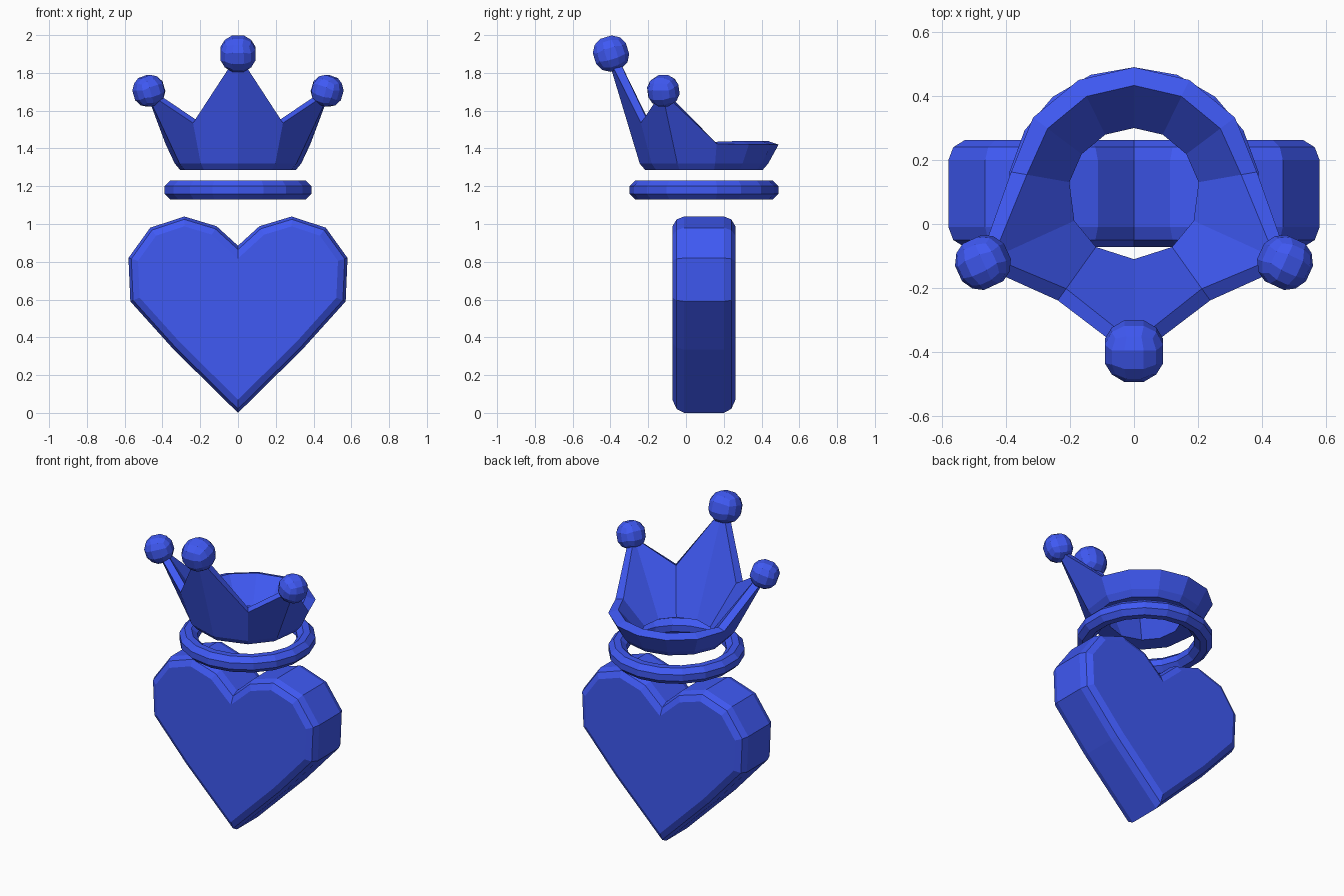
import bpy, bmesh, math
from mathutils import Vector, Matrix

if "Cube" in bpy.data.objects:
    bpy.data.objects.remove(bpy.data.objects["Cube"])

CY = 0.095  # shared centre of heart, ring and crown along y

blue = bpy.data.materials.new("blue")
blue.diffuse_color = (0.05, 0.1, 0.9, 1)
blue.use_nodes = True
blue.node_tree.nodes["Principled BSDF"].inputs["Base Color"].default_value = blue.diffuse_color


def finish(name, bm):
    bmesh.ops.recalc_face_normals(bm, faces=bm.faces)
    me = bpy.data.meshes.new(name)
    bm.to_mesh(me)
    bm.free()
    me.materials.append(blue)
    ob = bpy.data.objects.new(name, me)
    bpy.context.collection.objects.link(ob)
    return ob


def loft(name, loops, wrap):
    """Skin closed loops; wrap joins last to first, otherwise ends are capped."""
    bm = bmesh.new()
    rows = [[bm.verts.new(p) for p in lp] for lp in loops]
    n = len(rows[0])
    pairs = list(zip(rows, rows[1:])) + ([(rows[-1], rows[0])] if wrap else [])
    for a, b in pairs:
        for i in range(n):
            j = (i + 1) % n
            bm.faces.new((a[i], a[j], b[j], b[i]))
    if not wrap:
        bm.faces.new(rows[0])
        bm.faces.new(rows[-1])
    return finish(name, bm)


def polar(deg, r, z):
    """Point at an angle measured from the back (+y) around the centre."""
    a = math.radians(deg)
    return (r * math.sin(a), CY + r * math.cos(a), z)


# Heart: mirrored outline, inset towards both faces for a rounded rim
half = [(0.34, 0.335), (0.57, 0.59), (0.58, 0.82), (0.465, 0.98), (0.285, 1.04), (0.113, 0.988)]
outline = [(0, 0.0)] + half + [(0, 0.885)] + [(-x, z) for x, z in reversed(half)]
outline = [Vector(p) for p in outline]


def inset(d):
    out = []
    for i, p in enumerate(outline):
        e1 = (p - outline[i - 1]).normalized()
        e2 = (outline[(i + 1) % len(outline)] - p).normalized()
        n1, n2 = Vector((-e1.y, e1.x)), Vector((-e2.y, e2.x))
        out.append(p + (n1 + n2) * d / (1 + n1.dot(n2)))
    return out


side = [(0.05, 0.167), (0.015, 0.145), (0.0, 0.105)]
steps = [(d, -y) for d, y in side] + [(d, y) for d, y in reversed(side)]
loft("heart", [[(p.x, CY + y, p.y) for p in inset(d)] for d, y in steps], False)

# Ring between heart and crown
section = [(0.395, -0.02), (0.395, 0.02), (0.365, 0.05), (0.325, 0.05),
           (0.29, 0.02), (0.29, -0.02), (0.325, -0.05), (0.365, -0.05)]
loft("ring", [[polar(20 * k, r, 1.18 + z) for r, z in section] for k in range(18)], True)

# Crown: angle, outer rim radius and height, inner rim radius and height
cols = [(0, 0.395, 1.42, 0.338, 1.44), (26, 0.395, 1.42, 0.338, 1.44),
        (53, 0.395, 1.42, 0.338, 1.44), (80, 0.39, 1.425, 0.34, 1.435),
        (114.5, 0.535, 1.70, 0.485, 1.70), (144.5, 0.41, 1.535, 0.365, 1.545),
        (180, 0.515, 1.90, 0.465, 1.90)]
cols += [(360 - c[0],) + c[1:] for c in reversed(cols[1:-1])]
loft("crown", [[polar(a, 0.31, 1.285), polar(a, 0.34, 1.32), polar(a, ro, zo),
                polar(a, ri, zi), polar(a, 0.205, 1.29)]
               for a, ro, zo, ri, zi in cols], True)


# Crown beads: cubes subdivided and rounded, leaning with their points
def bead(name, loc, radius):
    bm = bmesh.new()
    bmesh.ops.create_cube(bm, size=2)
    bmesh.ops.subdivide_edges(bm, edges=bm.edges[:], cuts=2, use_grid_fill=True)
    lean = Vector((loc[0], loc[1] - CY, 1.6)).to_track_quat('Z', 'Y').to_matrix()
    for v in bm.verts:
        v.co = lean @ (v.co.normalized() * radius) + Vector(loc)
    finish(name, bm)


bead("front_bead", (0, -0.397, 1.902), 0.101)
for s, label in ((-1, "left"), (1, "right")):
    bead(label + "_bead", (s * 0.472, -0.12, 1.705), 0.088)
